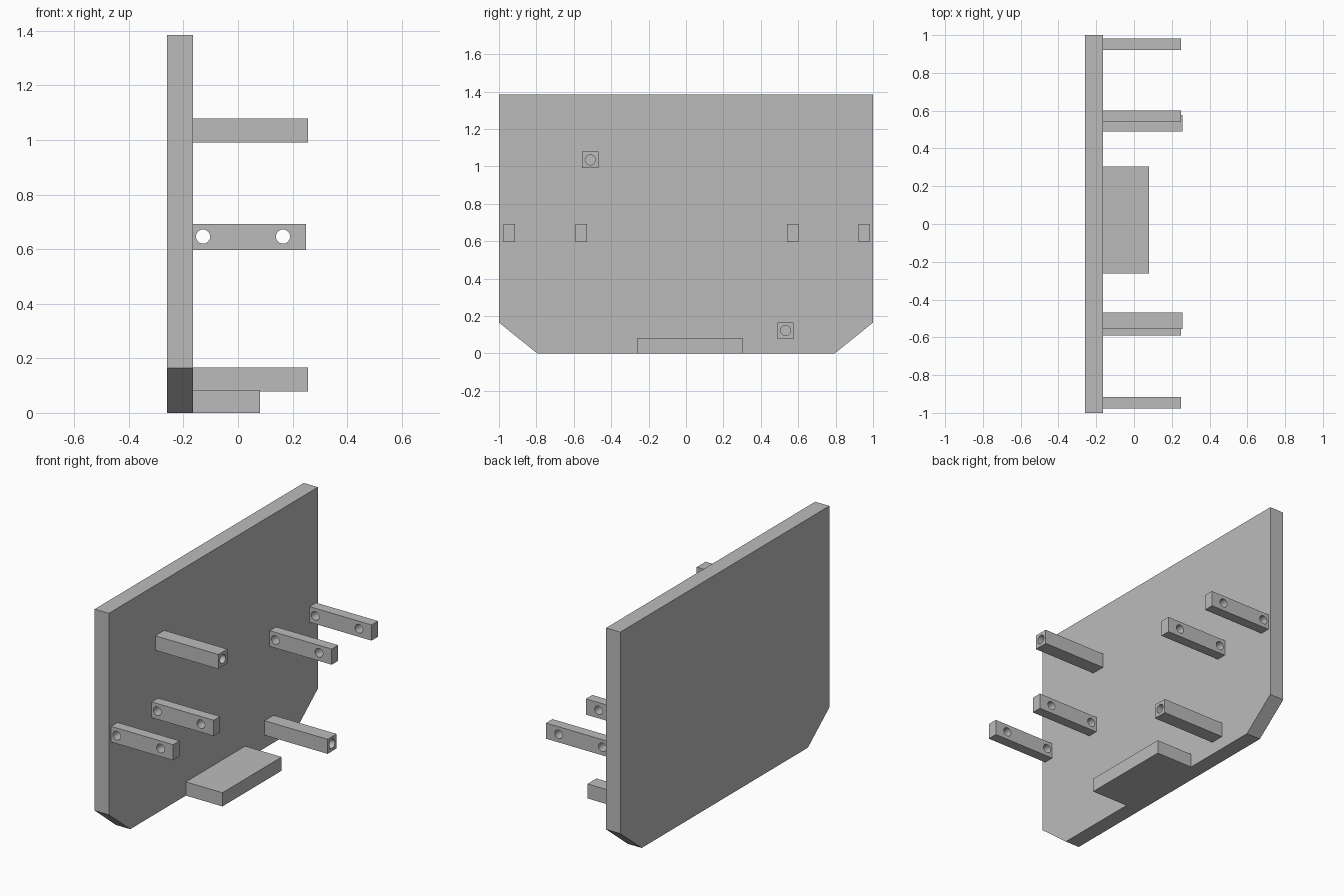
import bpy, bmesh, math
from mathutils import Matrix, Vector

default = bpy.data.objects.get("Cube")
if default:
    bpy.data.objects.remove(default, do_unlink=True)

grey = bpy.data.materials.new("plain grey")
grey.use_nodes = True
grey.diffuse_color = (0.5, 0.5, 0.5, 1)
grey.node_tree.nodes["Principled BSDF"].inputs["Base Color"].default_value = (0.5, 0.5, 0.5, 1)

PLATE_BACK, PLATE_FACE = -0.26, -0.165


def finish(name, bm):
    bmesh.ops.recalc_face_normals(bm, faces=bm.faces)
    mesh = bpy.data.meshes.new(name)
    bm.to_mesh(mesh)
    bm.free()
    mesh.materials.append(grey)
    obj = bpy.data.objects.new(name, mesh)
    bpy.context.collection.objects.link(obj)
    return obj


def box(name, low, high):
    low, high = Vector(low), Vector(high)
    bm = bmesh.new()
    bmesh.ops.create_cube(bm, size=1, matrix=Matrix.Translation((low + high) / 2)
                          @ Matrix.Diagonal((*(high - low), 1)))
    return finish(name, bm)


def drill(obj, centre, axis, radius, depth):
    """Cut a round hole centred on a point, running along X or Y."""
    turn = Matrix.Rotation(math.pi / 2, 4, "Y" if axis == "X" else "X")
    bm = bmesh.new()
    bmesh.ops.create_cone(bm, cap_ends=True, segments=24, radius1=radius, radius2=radius,
                          depth=depth, matrix=Matrix.Translation(centre) @ turn)
    cutter = finish("hole_cutter", bm)
    cutter.hide_render = True
    mod = obj.modifiers.new("hole", "BOOLEAN")
    mod.operation, mod.solver, mod.object = "DIFFERENCE", "EXACT", cutter
    select(obj)
    bpy.ops.object.modifier_apply(modifier=mod.name)
    bpy.data.objects.remove(cutter, do_unlink=True)


def select(obj):
    bpy.ops.object.select_all(action="DESELECT")
    obj.select_set(True)
    bpy.context.view_layer.objects.active = obj


# Upright plate with two clipped lower corners
half = [(0.795, 0), (1, 0.165), (1, 1.385)]
outline = half + [(-y, z) for y, z in reversed(half)]
bm = bmesh.new()
face = bm.faces.new([bm.verts.new((PLATE_BACK, y, z)) for y, z in outline])
side = bmesh.ops.extrude_face_region(bm, geom=[face])
bmesh.ops.translate(bm, vec=(PLATE_FACE - PLATE_BACK, 0, 0),
                    verts=[v for v in side["geom"] if isinstance(v, bmesh.types.BMVert)])
finish("back_plate", bm)

# Low shelf at the foot of the plate
box("bottom_shelf", (PLATE_FACE, -0.263, 0), (0.08, 0.304, 0.083))

# Four flat lugs, each with two cross holes
for i, y in enumerate((-0.946, -0.559, 0.57, 0.952), 1):
    lug = box(f"lug_{i}", (PLATE_FACE, y - 0.031, 0.597), (0.25, y + 0.031, 0.692))
    for x in (-0.128, 0.165):
        drill(lug, (x, y, 0.646), "Y", 0.026, 0.2)
    select(lug)
    bpy.ops.object.shade_smooth_by_angle(angle=math.radians(30))

# Two square posts with a blind hole in the end
for name, y, z in (("upper_post", -0.512, 1.035), ("lower_post", 0.533, 0.122)):
    post = box(name, (PLATE_FACE, y - 0.043, z - 0.044), (0.257, y + 0.043, z + 0.044))
    drill(post, (0.257, y, z), "X", 0.027, 0.4)
    select(post)
    bpy.ops.object.shade_smooth_by_angle(angle=math.radians(30))
